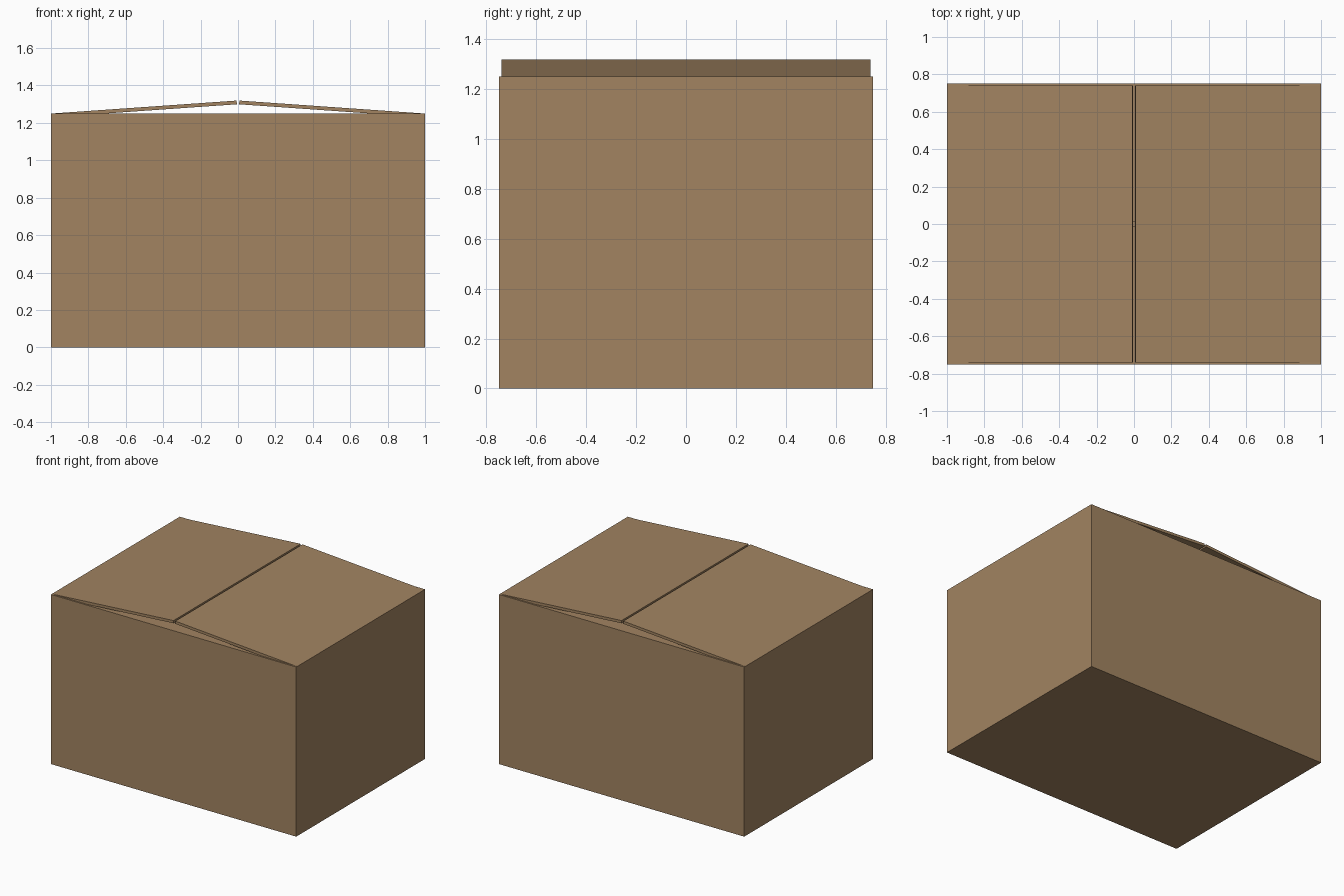
import bpy, math
from mathutils import Matrix, Vector

if "Cube" in bpy.data.objects:
    bpy.data.objects.remove(bpy.data.objects["Cube"])

W, D, H, T = 1.0, 0.75, 1.25, 0.02   # half width, half depth, height, board thickness

card = bpy.data.materials.new("cardboard")
card.diffuse_color = (0.36, 0.23, 0.12, 1)
card.use_nodes = True
card.node_tree.nodes["Principled BSDF"].inputs["Base Color"].default_value = card.diffuse_color


def board(name, lo, hi):
    """Flat board between two corners."""
    lo, hi = Vector(lo), Vector(hi)
    bpy.ops.mesh.primitive_cube_add(size=1)
    ob = bpy.context.object
    ob.name = name
    ob.data.transform(Matrix.Translation((lo + hi) / 2) @ Matrix.Diagonal((*(hi - lo), 1)))
    ob.data.materials.append(card)
    return ob


# Base
board("base", (-W, -D, 0), (W, D, T))

# Side walls run full depth, front and back walls fit between them
board("left_wall", (-W, -D, T), (-W + T, D, H))
board("right_wall", (W - T, -D, T), (W, D, H))
board("front_wall", (-W + T, -D, T), (W - T, -D + T, H))
board("back_wall", (-W + T, D - T, T), (W - T, D, H))

# Inner flaps folded flat, almost meeting in the middle
board("front_inner_flap", (-W + T, -D + T, H - T), (W - T, -0.01, H))
board("back_inner_flap", (-W + T, 0.01, H - T), (W - T, D - T, H))

# Outer flaps hinged on the side walls, lifted slightly toward the middle
lift = math.radians(4)
for name, s in (("left_outer_flap", -1), ("right_outer_flap", 1)):
    flap = board(name, (min(0, -s * 0.995), -D + 0.01, -T), (max(0, -s * 0.995), D - 0.01, 0))
    flap.location = (s * W, 0, H)
    flap.rotation_euler.y = s * lift
